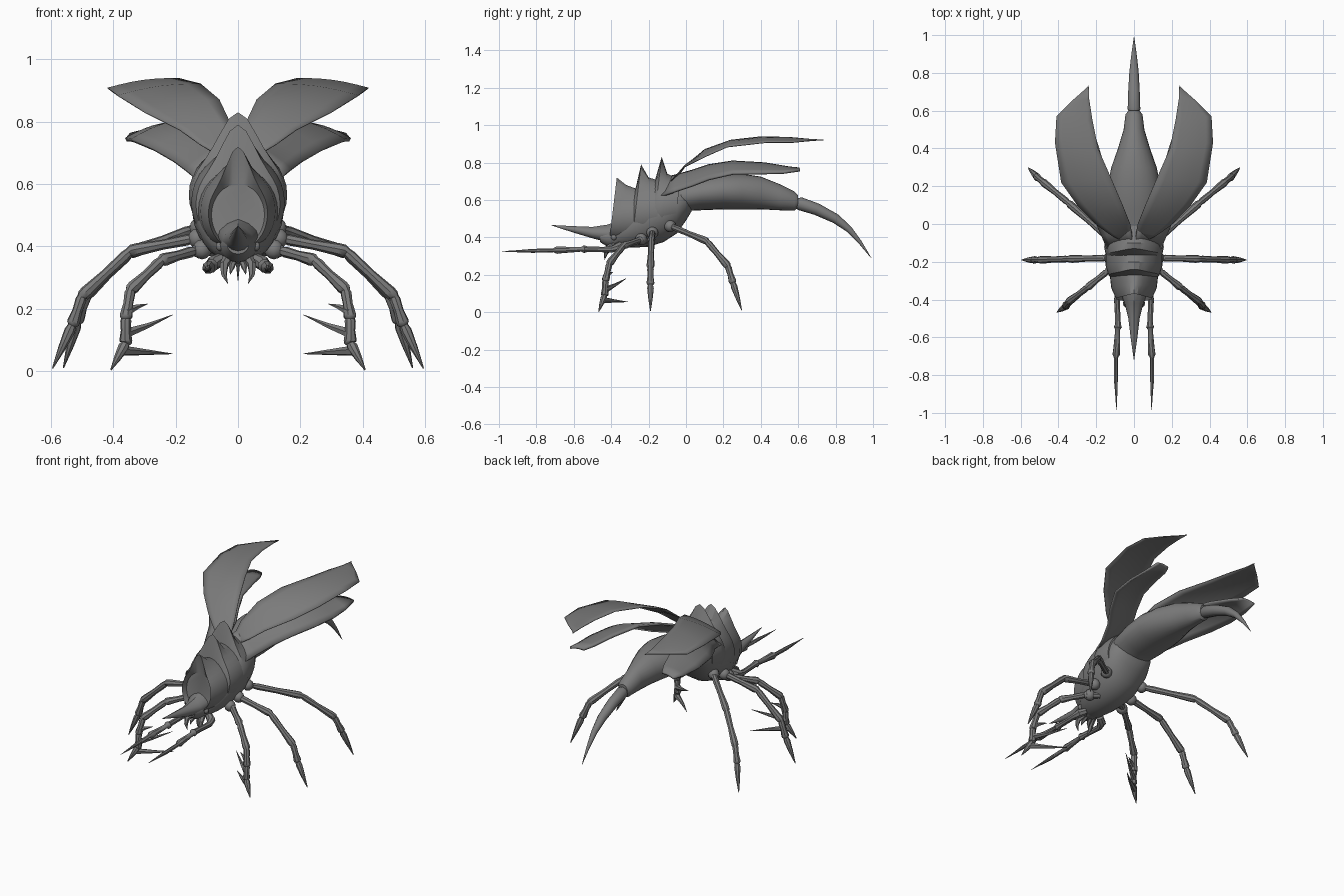
import bpy, bmesh, math
from mathutils import Vector

shell = bpy.data.materials.new("dark_grey_shell")
shell.diffuse_color = (0.2, 0.2, 0.2, 1)


def finish(name, bm, mirror=False, thick=0, angle=40):
    bmesh.ops.recalc_face_normals(bm, faces=bm.faces)
    me = bpy.data.meshes.new(name)
    bm.to_mesh(me)
    bm.free()
    me.materials.append(shell)
    ob = bpy.data.objects.new(name, me)
    bpy.context.collection.objects.link(ob)
    if thick:
        s = ob.modifiers.new("thickness", 'SOLIDIFY')
        s.thickness = thick
        s.offset = 0
    if mirror:
        ob.modifiers.new("mirror", 'MIRROR')
    bpy.ops.object.select_all(action='DESELECT')
    ob.select_set(True)
    bpy.context.view_layer.objects.active = ob
    bpy.ops.object.shade_smooth_by_angle(angle=math.radians(angle))
    return ob


def loft(name, rings, caps=True, **kw):
    """Skin a list of closed rings."""
    bm = bmesh.new()
    rows = [[bm.verts.new(p) for p in r] for r in rings]
    n = len(rows[0])
    for a, b in zip(rows, rows[1:]):
        for i in range(n):
            bm.faces.new((a[i], a[(i + 1) % n], b[(i + 1) % n], b[i]))
    if caps:
        bm.faces.new(rows[0])
        bm.faces.new(rows[-1])
    return finish(name, bm, **kw)


def body(name, secs, n=24, shear=0, **kw):
    """Sections along y: (y, half width, bottom, top, crest height)."""
    rings = []
    for y, w, zb, zt, crest in secs:
        c, h = (zb + zt) / 2, (zt - zb) / 2
        ring = []
        for i in range(n):
            t = 2 * math.pi * i / n
            z = c + h * math.cos(t) + crest * max(0, math.cos(t)) ** 9
            ring.append((w * math.sin(t), y + shear * (z - zt - crest), z))
        rings.append(ring)
    return loft(name, rings, **kw)


def tube(name, path, n=8, mirror=True, **kw):
    """Path points: (x, y, z, radius)."""
    pts = [Vector(p[:3]) for p in path]
    rings = []
    for i, p in enumerate(pts):
        d = (pts[min(i + 1, len(pts) - 1)] - pts[max(i - 1, 0)]).normalized()
        u = d.cross(Vector((0.3, 0.1, 1))).normalized()
        v = d.cross(u)
        r = path[i][3]
        rings.append([p + r * (math.cos(a) * u + math.sin(a) * v)
                      for a in (2 * math.pi * k / n for k in range(n))])
    return loft(name, rings, mirror=mirror, **kw)


def wing(name, rows, bulge, thick):
    """Sheet between inner and outer edge points, arched across."""
    bm = bmesh.new()
    n = 6
    grid = []
    for a, b in rows:
        a, b = Vector(a), Vector(b)
        grid.append([bm.verts.new(a.lerp(b, k / n) + Vector(
            (0, 0, bulge * (b - a).length * math.sin(math.pi * k / n)))) for k in range(n + 1)])
    for p, q in zip(grid, grid[1:]):
        for k in range(n):
            bm.faces.new((p[k], p[k + 1], q[k + 1], q[k]))
    return finish(name, bm, mirror=True, thick=thick)


# Abdomen and curved tail sting
body("abdomen", [(-.08, .10, .50, .69, 0), (-.02, .125, .54, .70, 0), (.08, .138, .545, .725, 0),
                 (.2, .14, .55, .742, 0), (.3, .12, .55, .74, 0), (.4, .085, .55, .725, 0),
                 (.5, .055, .545, .685, 0), (.58, .045, .543, .645, 0), (.6, .03, .56, .625, 0)])
tube("tail_sting", [(0, .58, .585, .022), (0, .61, .58, .035), (0, .70, .55, .032), (0, .80, .50, .026),
                    (0, .87, .445, .018), (0, .93, .375, .010), (0, .99, .29, .001)], mirror=False, n=10)

# Thorax and three overlapping crested plates
body("thorax", [(-.39, .05, .36, .44, 0), (-.35, .09, .345, .52, 0), (-.28, .125, .345, .6, 0),
                (-.2, .145, .35, .67, 0), (-.12, .15, .375, .7, 0), (-.05, .14, .42, .71, 0),
                (0, .12, .49, .70, 0), (.03, .09, .54, .68, 0)])
for name, secs in {
    "front_plate": [(-.355, .085, .40, .60, 0), (-.37, .095, .39, .62, .10), (-.32, .12, .38, .645, .035),
                    (-.24, .13, .38, .65, 0)],
    "middle_plate": [(-.27, .115, .40, .66, 0), (-.24, .135, .39, .68, .11), (-.20, .15, .38, .70, .02),
                     (-.13, .15, .39, .70, 0)],
    "rear_plate": [(-.17, .135, .42, .69, 0), (-.13, .15, .41, .72, .11), (-.10, .158, .41, .72, .02),
                   (-.03, .145, .44, .71, 0)],
}.items():
    body(name, secs, n=32, shear=.12, angle=30)

# Head with long horn, eyes
body("head", [(-.46, .035, .375, .435, 0), (-.42, .052, .35, .455, .01), (-.38, .062, .345, .47, .01),
              (-.33, .07, .345, .48, 0)], n=16)
body("horn", [(-.72, .001, .464, .466, 0), (-.6, .018, .425, .458, .002), (-.5, .03, .395, .452, .004),
              (-.42, .05, .375, .46, .008), (-.36, .072, .38, .48, .01), (-.32, .06, .40, .49, 0)], n=12)
bm = bmesh.new()
bmesh.ops.create_uvsphere(bm, u_segments=10, v_segments=6, radius=.016)
bmesh.ops.translate(bm, verts=bm.verts, vec=(.056, -.385, .40))
finish("eye", bm, mirror=True)

# Long beaded feelers, mandibles
tube("feeler", [(.05, -.35, .36, .02), (.08, -.37, .345, .024), (.09, -.40, .335, .017),
                (.088, -.45, .335, .015), (.085, -.53, .337, .016), (.085, -.545, .337, .022),
                (.087, -.56, .336, .013), (.092, -.66, .333, .018), (.094, -.69, .332, .021),
                (.096, -.71, .331, .011), (.096, -.82, .328, .011), (.094, -.9, .326, .006),
                (.093, -.985, .325, .001)])
tube("mandible", [(.03, -.38, .365, .018), (.045, -.42, .34, .015), (.045, -.43, .31, .01),
                  (.033, -.435, .28, .001)], n=6)
tube("palp", [(.012, -.38, .36, .012), (.02, -.41, .335, .01), (.025, -.42, .31, .001)], n=6)


def leg(name, pts):
    """Thick segments with a swollen end at every joint and a tapered claw."""
    path = []
    last = len(pts) - 2
    for i, (a, b) in enumerate(zip(pts, pts[1:])):
        a, b = Vector(a), Vector(b)
        prof = ((.03, .015), (.12, .018), (.5, .016), (.9, .021), (.98, .02))
        if i == last:
            prof = ((.03, .014), (.15, .018), (.55, .012), (1, .002))
        path += [(*a.lerp(b, t), r) for t, r in prof]
    tube(name, path)


leg("front_leg", [(.07, -.20, .385), (.14, -.25, .385), (.245, -.335, .355), (.345, -.41, .26),
                  (.36, -.43, .17), (.36, -.435, .09), (.408, -.467, .003)])
leg("middle_leg", [(.08, -.18, .43), (.14, -.18, .425), (.345, -.185, .385), (.50, -.19, .24),
                   (.53, -.19, .15), (.595, -.19, .008)])
leg("rear_leg", [(.08, -.11, .47), (.14, -.07, .455), (.345, .11, .38), (.485, .225, .245),
                 (.515, .25, .16), (.56, .298, .01)])
# Hip swellings and knee thorns
for k, (x, y, z) in enumerate([(.115, -.24, .39), (.13, -.18, .425), (.125, -.085, .46)]):
    bm = bmesh.new()
    bmesh.ops.create_uvsphere(bm, u_segments=10, v_segments=6, radius=.032)
    bmesh.ops.translate(bm, verts=bm.verts, vec=(x, y, z))
    finish(("front", "middle", "rear")[k] + "_hip", bm, mirror=True)
for k, (base, mid, tip) in enumerate([
        ((.36, -.43, .19), (.325, -.41, .205), (.29, -.39, .215)),
        ((.36, -.43, .12), (.29, -.38, .145), (.21, -.32, .18)),
        ((.37, -.44, .065), (.29, -.38, .06), (.21, -.31, .055))]):
    tube("leg_spike_%d" % (k + 1), [(*base, .017), (*mid, .009), (*tip, .001)], n=6)

# Wing cases (lower pair) and flight wings (upper pair)
wing("wing_case", [((.005, -.10, .72), (.14, -.13, .62)), ((.015, -.04, .735), (.17, -.06, .645)),
                   ((.035, .03, .755), (.21, .03, .675)), ((.08, .12, .785), (.27, .12, .71)),
                   ((.14, .25, .805), (.34, .25, .74)), ((.19, .42, .795), (.36, .40, .742)),
                   ((.23, .54, .775), (.355, .52, .745)), ((.26, .60, .765), (.345, .61, .758))],
     .07, .012)
wing("flight_wing", [((.005, -.08, .68), (.06, -.09, .69)), ((.012, -.04, .73), (.12, -.06, .725)),
                     ((.02, 0, .785), (.19, -.01, .775)), ((.06, .10, .87), (.30, .10, .83)),
                     ((.12, .24, .92), (.385, .22, .883)), ((.19, .40, .938), (.418, .43, .907)),
                     ((.22, .55, .935), (.41, .57, .907)), ((.237, .66, .925), (.33, .65, .915)),
                     ((.24, .735, .92), (.255, .715, .92))], .04, .004)
